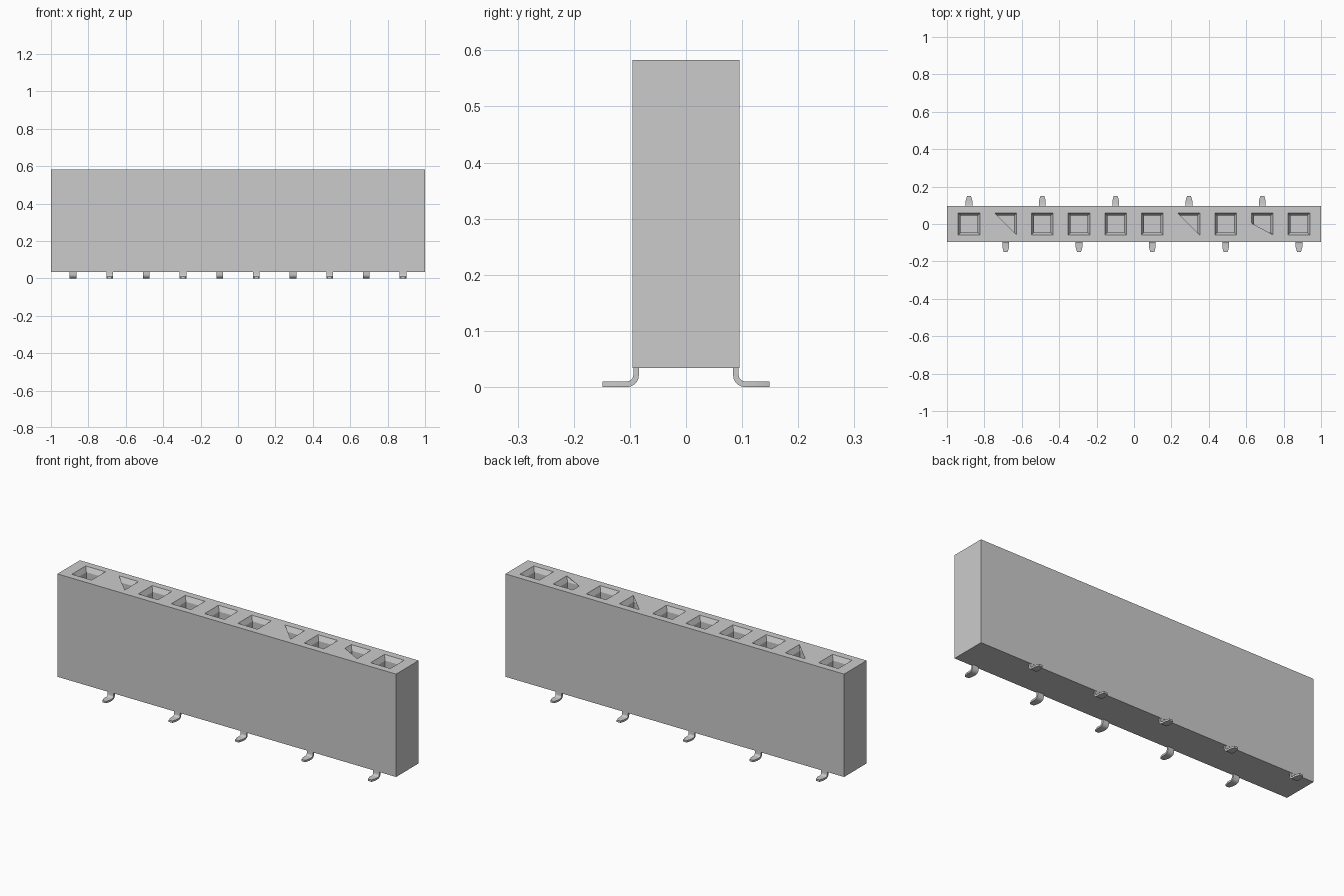
import bpy, bmesh, math
from mathutils import Vector

cube = bpy.data.objects.get("Cube")
if cube:
    bpy.data.objects.remove(cube, do_unlink=True)

COUNT, PITCH = 10, 0.196
DEPTH, BOTTOM, TOP = 0.095, 0.034, 0.583    # half depth and heights of the housing
MOUTH, BORE = 0.058, 0.039                  # half widths of socket mouth and bore
xs = [(i - (COUNT - 1) / 2) * PITCH for i in range(COUNT)]

grey = bpy.data.materials.new("light grey")
grey.use_nodes = True
grey.diffuse_color = (0.6, 0.6, 0.6, 1)
grey.node_tree.nodes["Principled BSDF"].inputs["Base Color"].default_value = (0.6, 0.6, 0.6, 1)


def finish(name, bm):
    bmesh.ops.recalc_face_normals(bm, faces=bm.faces)
    mesh = bpy.data.meshes.new(name)
    bm.to_mesh(mesh)
    bm.free()
    mesh.materials.append(grey)
    obj = bpy.data.objects.new(name, mesh)
    bpy.context.collection.objects.link(obj)
    return obj


def prism(bm, points, offset):
    """Extrude a flat outline along offset."""
    face = bm.faces.new([bm.verts.new(p) for p in points])
    ext = bmesh.ops.extrude_face_region(bm, geom=[face], use_keep_orig=True)
    verts = [g for g in ext["geom"] if isinstance(g, bmesh.types.BMVert)]
    bmesh.ops.translate(bm, verts=verts, vec=offset)


# Housing: a block whose top is divided around each socket
bm = bmesh.new()
bmesh.ops.create_cube(bm, size=1)
bmesh.ops.scale(bm, verts=bm.verts, vec=(2, 2 * DEPTH, TOP - BOTTOM))
bmesh.ops.translate(bm, verts=bm.verts, vec=(0, 0, (TOP + BOTTOM) / 2))
cuts = [((x + s * MOUTH, 0, 0), (1, 0, 0)) for x in xs for s in (-1, 1)]
cuts += [((0, s * MOUTH, 0), (0, 1, 0)) for s in (-1, 1)]
for co, no in cuts:
    bmesh.ops.bisect_plane(bm, geom=bm.verts[:] + bm.edges[:] + bm.faces[:],
                           plane_co=co, plane_no=no)
bm.normal_update()


def is_mouth(face):
    c = face.calc_center_median()
    return face.normal.z > 0.9 and abs(c.y) < 0.01 and min(abs(c.x - x) for x in xs) < 0.01


# Sockets: sloping lead-in, then a straight square bore
mouths = [f for f in bm.faces if is_mouth(f)]
bmesh.ops.inset_individual(bm, faces=mouths, thickness=MOUTH - BORE, depth=-0.025)
bores = bmesh.ops.extrude_discrete_faces(bm, faces=mouths)["faces"]
bmesh.ops.translate(bm, verts=list({v for f in bores for v in f.verts}), vec=(0, 0, -0.3))
finish("housing", bm)

# Triangular webs that partly close three sockets
for index, corner in ((1, MOUTH), (6, MOUTH), (8, 0.005)):
    bm = bmesh.new()
    x = xs[index]
    prism(bm, [(x - MOUTH, corner, TOP), (x - MOUTH, -MOUTH, TOP), (x + MOUTH, -MOUTH, TOP)],
          Vector((0, 0, -0.002)))
    finish(f"socket_web_{index + 1}", bm)

# Pins: bent strips with tapered toes, alternating back and front
WIDTH, THICK, RADIUS, TOE = 0.036, 0.010, 0.021, 0.149
outer_y = DEPTH - 0.011
cy, cz = outer_y + RADIUS, RADIUS


def arc(r):
    return [(cy - r * math.cos(a), cz - r * math.sin(a))
            for a in (math.pi / 2 * k / 6 for k in range(7))]


profile = ([(outer_y, BOTTOM + 0.01)] + arc(RADIUS) + [(TOE, 0), (TOE, THICK)]
           + arc(RADIUS - THICK)[::-1] + [(outer_y + THICK, BOTTOM + 0.01)])
for i, x in enumerate(xs):
    side = 1 if i % 2 == 0 else -1
    bm = bmesh.new()
    prism(bm, [(x - WIDTH / 2, side * y, z) for y, z in profile], Vector((WIDTH, 0, 0)))
    # Narrow the toe with a short taper
    bmesh.ops.bisect_plane(bm, geom=bm.verts[:] + bm.edges[:] + bm.faces[:],
                           plane_co=(0, side * (TOE - 0.025), 0), plane_no=(0, 1, 0))
    for v in bm.verts:
        if abs(v.co.y) > TOE - 0.001:
            v.co.x = x + (v.co.x - x) * 0.6
    pin = finish(f"{'back' if side > 0 else 'front'}_pin_{i + 1}", bm)
    bpy.ops.object.select_all(action="DESELECT")
    pin.select_set(True)
    bpy.context.view_layer.objects.active = pin
    bpy.ops.object.shade_smooth_by_angle(angle=math.radians(30))
